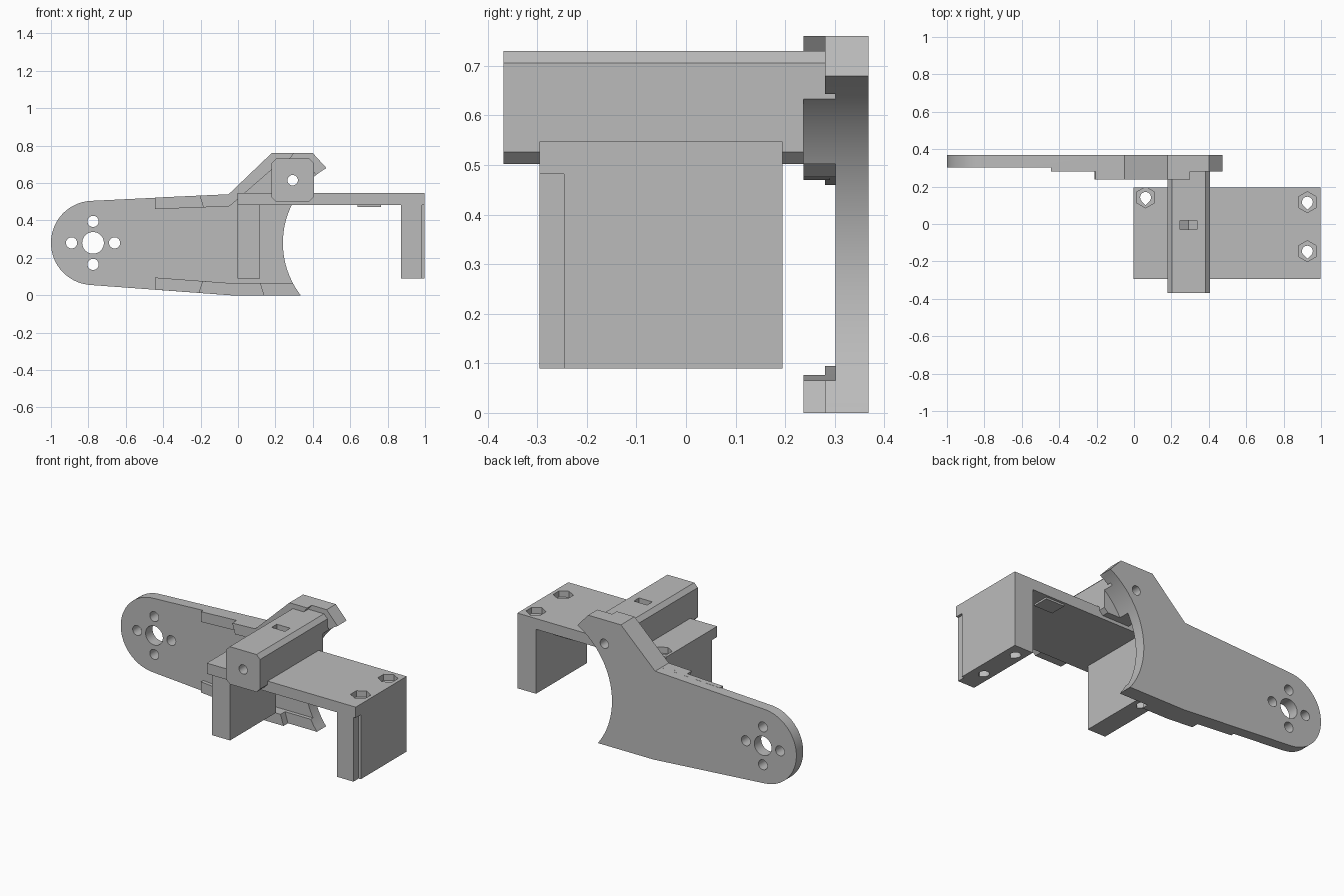
import bpy, math
from mathutils import Vector

if "Cube" in bpy.data.objects:
    bpy.data.objects.remove(bpy.data.objects["Cube"], do_unlink=True)

grey = bpy.data.materials.new("plain grey")
grey.use_nodes = True
colour = (0.5, 0.5, 0.5, 1)
grey.diffuse_color = colour
grey.node_tree.nodes["Principled BSDF"].inputs["Base Color"].default_value = colour


def prism(name, pts, lo, hi, axis="y"):
    """Extrude an (x, z) profile along y, or an (x, y) profile along z."""
    def place(p, d):
        return (p[0], d, p[1]) if axis == "y" else (p[0], p[1], d)
    area = sum(a[0] * b[1] - b[0] * a[1] for a, b in zip(pts, pts[1:] + pts[:1]))
    if (area > 0) == (axis == "y"):
        pts = pts[::-1]
    n = len(pts)
    verts = [place(p, lo) for p in pts] + [place(p, hi) for p in pts]
    faces = [tuple(range(n))[::-1], tuple(range(n, 2 * n))]
    faces += [(i, (i + 1) % n, (i + 1) % n + n, i + n) for i in range(n)]
    mesh = bpy.data.meshes.new(name)
    mesh.from_pydata(verts, [], faces)
    mesh.materials.append(grey)
    obj = bpy.data.objects.new(name, mesh)
    bpy.context.collection.objects.link(obj)
    return obj


def box(name, x, y, z):
    return prism(name, [(x[0], z[0]), (x[1], z[0]), (x[1], z[1]), (x[0], z[1])], *y)


def ring(cx, cy, r, n=32, start=0.0, sweep=math.tau):
    return [(cx + r * math.cos(start + sweep * i / n),
             cy + r * math.sin(start + sweep * i / n)) for i in range(n)]


def combine(obj, tool, how="DIFFERENCE"):
    mod = obj.modifiers.new(how.lower(), "BOOLEAN")
    mod.operation, mod.solver, mod.object = how, "EXACT", tool
    bpy.context.view_layer.objects.active = obj
    bpy.ops.object.modifier_apply(modifier=mod.name)
    bpy.data.objects.remove(tool, do_unlink=True)


# Side arm: tapered plate with a round end and an angled head
PIVOT = (-0.775, 0.28)
left_end = ring(*PIVOT, 0.225, 40, math.radians(94), math.radians(172))
arm = prism("side_arm", left_end + [(-0.79, 0.055), (-0.04, 0), (0.335, 0), (0.5, 0.3),
            (0.473, 0.68), (0.40, 0.76), (0.18, 0.76), (-0.05, 0.54)], 0.302, 0.368)

# Stepped stiffening ribs along the upper and lower edges
upper_low = [(-0.445, 0.522), (-0.05, 0.54), (0.18, 0.76), (0.40, 0.76), (0.473, 0.68),
             (0.43, 0.63), (0.372, 0.695), (0.207, 0.695), (-0.045, 0.476), (-0.445, 0.46)]
upper_high = [(-0.205, 0.533), (-0.05, 0.54), (0.18, 0.76), (0.30, 0.76), (0.25, 0.695),
              (0.207, 0.695), (-0.045, 0.476), (-0.185, 0.47)]
lower_low = [(-0.445, 0.03), (-0.04, 0), (0.335, 0), (0.31, 0.065), (-0.04, 0.065), (-0.445, 0.095)]
lower_high = [(-0.21, 0.0125), (-0.04, 0), (0.14, 0), (0.12, 0.065), (-0.04, 0.065), (-0.19, 0.076)]
for low, high in ((upper_low, upper_high), (lower_low, lower_high)):
    combine(arm, prism("rib_low", low, 0.28, 0.31), "UNION")
    combine(arm, prism("rib_high", high, 0.237, 0.29), "UNION")

# Concave end, pivot holes and the bolt hole through the head
ARC = ring(0.70, 0.28, 0.46, 112)
BOLT = ring(0.292, 0.615, 0.028)
combine(arm, prism("arc_cutter", ARC, 0.1, 0.5))
combine(arm, prism("pivot_cutter", ring(*PIVOT, 0.058), 0.1, 0.5))
for dx, dz in ((1, 0), (-1, 0), (0, 1), (0, -1)):
    hole = ring(PIVOT[0] + 0.115 * dx, PIVOT[1] + 0.115 * dz, 0.03)
    combine(arm, prism("screw_cutter", hole, 0.1, 0.5))
combine(arm, prism("bolt_cutter", BOLT, 0.1, 0.5))

# Cross bar with chamfered corners, bolt hole and nut slot
c = 0.024
x0, x1, z0, z1 = 0.178, 0.406, 0.502, 0.73
bar = prism("cross_bar", [(x0 + c, z0), (x1 - c, z0), (x1, z0 + c), (x1, z1 - c),
            (x1 - c, z1), (x0 + c, z1), (x0, z1 - c), (x0, z0 + c)], -0.368, 0.302)
combine(bar, prism("arc_cutter", ARC, 0.237, 0.5))
combine(bar, prism("bolt_cutter", BOLT, -0.5, 0.5))
combine(bar, prism("nut_slot_cutter", [(0.247, 0.8), (0.247, 0.59), (0.292, 0.563),
        (0.337, 0.59), (0.337, 0.8)], -0.03, 0.02))

# Bracket: top plate with two legs
bracket = box("bracket", (-0.003, 0.998), (-0.295, 0.195), (0.482, 0.547))
combine(bracket, box("left_leg", (-0.003, 0.118), (-0.245, 0.195), (0.09, 0.5)), "UNION")
combine(bracket, box("right_leg", (0.872, 0.998), (-0.295, 0.195), (0.09, 0.5)), "UNION")
combine(bracket, box("pad", (0.64, 0.765), (0.08, 0.18), (0.471, 0.5)), "UNION")
combine(bracket, box("notch_cutter", (0.983, 1.1), (-0.4, -0.246), (0, 0.482)))

# Hexagonal nut pockets over teardrop bolt holes
for hx, hy in ((0.062, 0.142), (0.927, 0.117), (0.927, -0.145)):
    hexagon = ring(hx, hy, 0.056, 6, math.pi / 2)
    drop = ring(hx, hy, 0.029, 24, -math.pi / 4, math.pi * 1.5) + [
        (hx - 0.0205, hy - 0.0205), (hx, hy - 0.041)]
    combine(bracket, prism("nut_cutter", hexagon, 0.51, 0.6, "z"))
    combine(bracket, prism("drop_cutter", drop, 0, 0.6, "z"))

# Smooth the round surfaces, keep the edges sharp
for obj in (arm, bar, bracket):
    bpy.ops.object.select_all(action="DESELECT")
    obj.select_set(True)
    bpy.context.view_layer.objects.active = obj
    bpy.ops.object.shade_smooth_by_angle(angle=math.radians(25))
